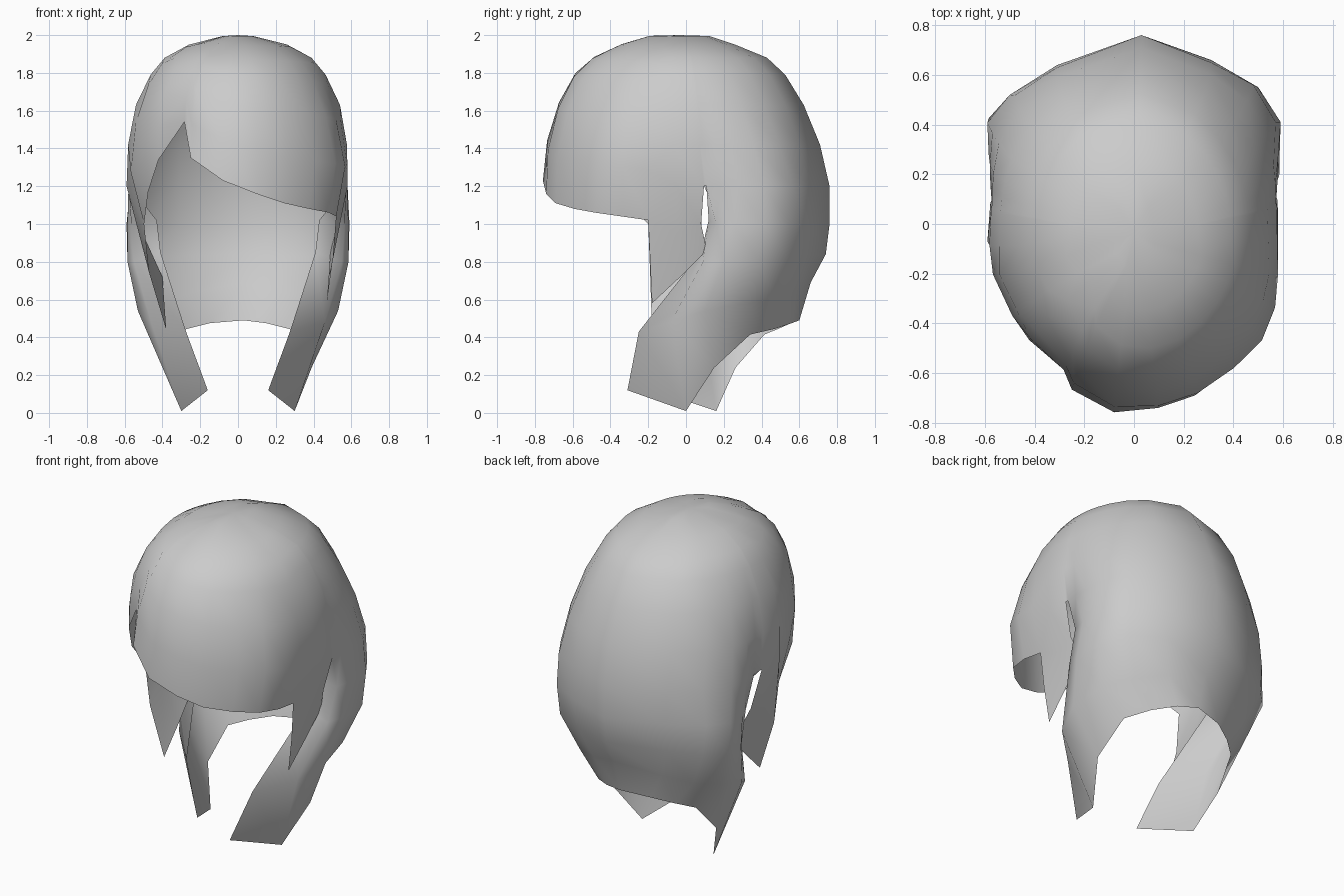
import bpy, bmesh
from math import hypot
from mathutils import Vector

cube = bpy.data.objects.get("Cube")
if cube:
    bpy.data.objects.remove(cube)

mat = bpy.data.materials.new("hair_grey")
mat.use_nodes = True
GREY = (0.6, 0.6, 0.6, 1)
mat.diffuse_color = GREY
mat.node_tree.nodes["Principled BSDF"].inputs["Base Color"].default_value = GREY

# Skull profile: height, front reach, back reach, half width
PROFILE = [(2.0, .18, .11, .06), (1.95, .35, .26, .26), (1.88, .50, .43, .39),
           (1.8, .59, .52, .46), (1.64, .68, .62, .54), (1.42, .745, .71, .58),
           (1.2, .76, .76, .585), (1.0, .76, .76, .51)]
RING_Z = [1.995, 1.95, 1.88, 1.79, 1.63, 1.42, 1.2]
RIM = 1.2

# Hairline from the right ear round the fringe to the left ear: x, y, edge height
FRINGE = [(-.578, .085, 1.2), (-.59, -.07, 1.2), (-.57, -.2, 1.0), (-.485, -.36, 1.17),
          (-.415, -.46, 1.34), (-.275, -.575, 1.54), (-.25, -.67, 1.35), (-.08, -.76, 1.23),
          (.1, -.74, 1.16), (.26, -.69, 1.11), (.41, -.59, 1.08), (.53, -.48, 1.06),
          (.58, -.34, 1.04), (.585, -.2, 1.02), (.58, -.05, 1.2), (.578, .095, 1.2)]

# Guide strands of the back hair, front edge to nape: rim point, then points down
BACK = [[(.573, .108), (.43, .12, 1.02), (.41, .08, .85), (.275, -.25, .43), (.16, -.31, .12)],
        [(.578, .18), (.565, .16, 1.0), (.55, .09, .8), (.46, -.08, .48), (.30, 0, .01)],
        [(.58, .27), (.585, .25, 1.0), (.585, .2, .8), (.53, .1, .54), (.39, .15, .24)],
        [(.57, .41), (.59, .41, 1.0), (.585, .38, .81), (.5, .31, .58), (.36, .34, .415)],
        [(.48, .56), (.5, .55, 1.0), (.485, .54, .82), (.39, .48, .6), (.27, .47, .445)],
        [(.31, .65), (.31, .66, 1.0), (.3, .64, .83), (.23, .58, .64), (.15, .56, .475)],
        [(.03, .76), (.03, .76, 1.0), (.03, .74, .84), (.03, .66, .69), (.03, .6, .49)]]
# How far each strand sits further back on the right half
DRIFT = [.14, .16, .12, .09, .03, 0]

# Side lock guides, front to back
LOCK = [[(.50, -.19, .8), (.47, -.18, .58)],
        [(.53, -.04, .95), (.48, -.03, .72)],
        [(.53, .08, 1.0), (.49, .11, .86)]]


def reach(z):
    """Front, back and side reach of the skull at a height."""
    for a, b in zip(PROFILE, PROFILE[1:]):
        if z >= b[0]:
            t = (a[0] - z) / (a[0] - b[0])
            return [p + (q - p) * t for p, q in zip(a[1:], b[1:])]
    return PROFILE[-1][1:]


def on_skull(x, y, z):
    """Place an outline point at a height; rings grow rounder to the crown."""
    front, back, side = reach(z)
    u, v = x / .585, y / .76
    roundness = min(1, max(0, (z - RIM) / .5))
    k = hypot(u, v) ** -roundness
    return Vector((u * side * k, (back - front) / 2 + v * k * (front + back) / 2, z))


def mirrored(p, drift):
    """Right half: flatter rear corner, and strands drifting back below the rim."""
    x, y, z = p
    if y > 0:
        y *= 1 - .33 * x * x
    return (-x, y + drift * min(1, (RIM - z) / .4), z)


bm = bmesh.new()


def join(left, right):
    """Skin two neighbouring strands of vertices."""
    for k in range(min(len(left), len(right)) - 1):
        bm.faces.new((left[k], left[k + 1], right[k + 1], right[k])).smooth = True


def extend(strand, points):
    return [strand[-1]] + [bm.verts.new(p) for p in points]


# Cap outline: fringe, then left half, nape and right half of the back
rear = [(*g[0], RIM) for g in BACK]
outline = FRINGE + rear + [mirrored(p, 0) for p in reversed(rear[:-1])]
crown = bm.verts.new((0, -.035, 2))
cap = []
for x, y, edge in outline:
    heights = [2 - (2 - z) * (2 - edge) / (2 - RIM) for z in RING_Z]
    cap.append([bm.verts.new(on_skull(x, y, z)) for z in heights])
for i, strand in enumerate(cap):
    following = cap[(i + 1) % len(cap)]
    bm.faces.new((crown, strand[0], following[0])).smooth = True
    join(strand, following)

# Back hair hanging from the rim
guides = [g[1:] for g in BACK]
right_half = [[mirrored(p, drift) for p in g] for g, drift in zip(guides, DRIFT)]
guides += reversed(right_half)
hanging = [extend(s, g) for s, g in zip(cap[len(FRINGE):], guides)]
for a, b in zip(hanging, hanging[1:]):
    join(a, b)

# Side locks in front of the ears; the right one is longer and turned in
left_lock = [extend(s, g) for s, g in zip(cap[len(FRINGE) - 3:len(FRINGE)], LOCK)]
right_guides = [[(-a[0] + .03, a[1], a[2] - .06), (-b[0] + .09, b[1], b[2] - .14)]
                for a, b in reversed(LOCK)]
right_lock = [extend(s, g) for s, g in zip(cap[:3], right_guides)]
for lock in (left_lock, right_lock):
    for a, b in zip(lock, lock[1:]):
        join(a, b)

mesh = bpy.data.meshes.new("hair")
bm.to_mesh(mesh)
bm.free()
mesh.materials.append(mat)
hair = bpy.data.objects.new("hair", mesh)
bpy.context.collection.objects.link(hair)
